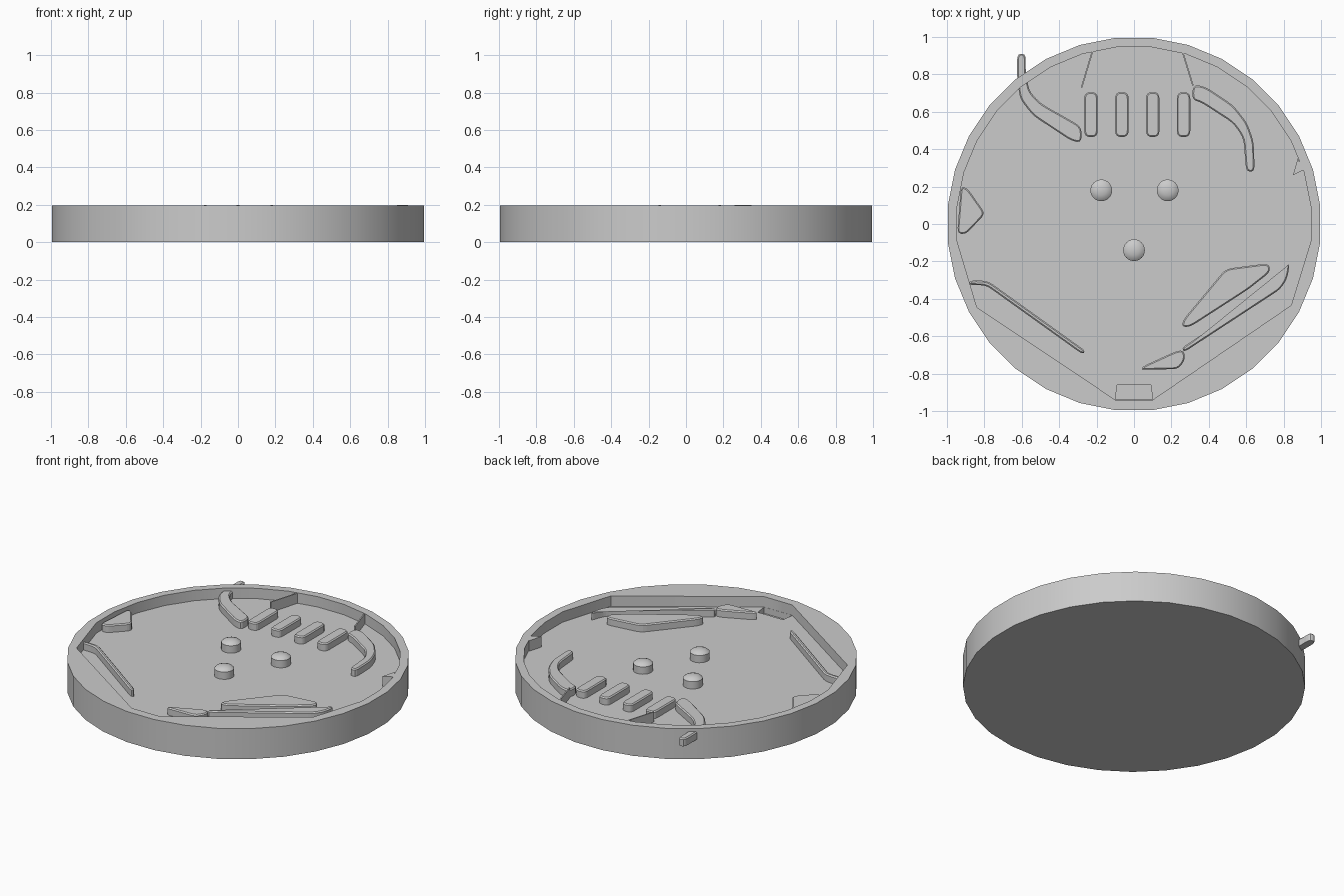
import bpy, bmesh, math
from mathutils import Vector

if "Cube" in bpy.data.objects:
    bpy.data.objects.remove(bpy.data.objects["Cube"])

FLOOR, RIM, TOP = 0.13, 0.197, 0.178


def rounded(pts, r, n=3):
    """Round every corner of an outline with a short quadratic curve."""
    out = []
    for i, p in enumerate(pts):
        p = Vector(p)
        a, b = Vector(pts[i - 1]) - p, Vector(pts[(i + 1) % len(pts)]) - p
        pa = p + a.normalized() * min(r, a.length * 0.45)
        pb = p + b.normalized() * min(r, b.length * 0.45)
        for k in range(n + 1):
            t = k / n
            out.append(pa * (1 - t) ** 2 + p * 2 * t * (1 - t) + pb * t ** 2)
    return out


def prism(name, pts, z0, z1, edge=0.0):
    """Extrude an outline upwards; edge adds a small chamfer round the top."""
    bm = bmesh.new()
    face = bm.faces.new([bm.verts.new((p[0], p[1], z0)) for p in pts])
    face.normal_update()
    if face.normal.z < 0:
        face.normal_flip()
    res = bmesh.ops.extrude_face_region(bm, geom=[face], use_keep_orig=True)
    top = [g for g in res["geom"] if isinstance(g, bmesh.types.BMFace)][0]
    for v in top.verts:
        v.co.z = z1 - edge
    bmesh.ops.recalc_face_normals(bm, faces=bm.faces)
    if edge:
        bmesh.ops.inset_region(bm, faces=[top], thickness=edge)
        for v in top.verts:
            v.co.z = z1
    me = bpy.data.meshes.new(name)
    bm.to_mesh(me)
    bm.free()
    ob = bpy.data.objects.new(name, me)
    bpy.context.collection.objects.link(ob)
    return ob


def smooth(ob, deg=35):
    bpy.ops.object.select_all(action='DESELECT')
    ob.select_set(True)
    bpy.context.view_layer.objects.active = ob
    bpy.ops.object.shade_smooth_by_angle(angle=math.radians(deg))


def ring(r, ks):
    return [(r * math.cos((k + 0.5) * math.pi / 16), r * math.sin((k + 0.5) * math.pi / 16)) for k in ks]


def cut(ob, cutter):
    m = ob.modifiers.new("cut", 'BOOLEAN')
    m.object, m.solver = cutter, 'EXACT'
    cutter.hide_render = True
    bpy.context.view_layer.objects.active = ob
    bpy.ops.object.modifier_apply(modifier=m.name)
    bpy.data.objects.remove(cutter)


# Round tray with a sunken playing floor and a drain at the front
tray = prism("tray", ring(1.0, range(32)), 0, RIM)
pocket = ring(0.95, range(-1, 17)) + [(-0.84, -0.445), (-0.1, -0.94), (0.1, -0.94), (0.84, -0.435)]
cut(tray, prism("pocket_cutter", pocket, FLOOR, 0.4))
cut(tray, prism("drain_cutter", [(-0.09, -0.86), (0.09, -0.86), (0.1, -0.939), (-0.1, -0.939)], 0.09, 0.3))
smooth(tray)

# Raised islands and guides: name, outline, corner radius
parts = [
    ("upper_left_guide", [(-.625, .91), (-.578, .91), (-.58, .82), (-.56, .71), (-.5, .645), (-.28, .52),
                          (-.28, .435), (-.335, .445), (-.54, .58), (-.61, .67), (-.625, .78)], .035),
    ("upper_right_guide", [(.315, .745), (.38, .735), (.53, .635), (.605, .54), (.64, .44), (.645, .28),
                           (.6, .28), (.585, .46), (.53, .54), (.36, .65), (.31, .665)], .035),
    ("left_bumper_block", [(-.925, .2), (-.89, .19), (-.795, .055), (-.9, -.055), (-.945, -.05)], .03),
    ("kicker_island", [(.255, -.55), (.265, -.51), (.49, -.24), (.72, -.21), (.73, -.255), (.61, -.35),
                       (.3, -.55)], .035),
    ("flipper", [(.035, -.78), (.24, -.775), (.275, -.72), (.265, -.675), (.225, -.68), (.05, -.76)], .03),
    ("left_rail", [(-.89, -.325), (-.87, -.3), (-.78, -.305), (-.26, -.678), (-.275, -.697), (-.79, -.328)], .03),
    ("right_rail", [(.825, -.205), (.79, -.3), (.75, -.34), (.255, -.662), (.268, -.685), (.78, -.35),
                    (.815, -.3), (.83, -.24)], .03),
]
for name, pts, r in parts:
    prism(name, rounded(pts, r), FLOOR - 0.002, TOP, 0.007)

# Row of four lane posts, slightly tapered
for i in range(4):
    x = -0.23 + 0.165 * i
    post = [(x - .036, .465), (x + .036, .465), (x + .036, .705), (x - .036, .705)]
    prism(f"lane_post_{i + 1}", rounded(post, .035, 4), FLOOR - 0.002, TOP, 0.007)

# Thin walls at the top and a small wedge on the right
for name, a, b in (("lane_wall_left", (-.22, .93), (-.28, .73)), ("lane_wall_right", (.26, .92), (.315, .74))):
    w = 0.004
    prism(name, [(a[0] - w, a[1]), (a[0] + w, a[1]), (b[0] + w, b[1]), (b[0] - w, b[1])], FLOOR - 0.002, RIM - 0.002)
prism("right_wedge", [(.875, .35), (.85, .26), (.91, .29)], FLOOR - 0.002, RIM + 0.001)

# Domed round bumpers
for i, (x, y) in enumerate(((-.175, .18), (.18, .18), (0, -.14))):
    rings = [(.058, FLOOR - .002), (.058, .177), (.047, .187), (.027, .195)]
    n, verts, faces = 24, [], []
    for r, z in rings:
        verts += [(x + r * math.cos(2 * math.pi * k / n), y + r * math.sin(2 * math.pi * k / n), z) for k in range(n)]
    for j in range(len(rings) - 1):
        for k in range(n):
            k2 = (k + 1) % n
            faces.append((j * n + k, j * n + k2, (j + 1) * n + k2, (j + 1) * n + k))
    verts.append((x, y, .198))
    last = (len(rings) - 1) * n
    faces += [(last + k, last + (k + 1) % n, len(verts) - 1) for k in range(n)]
    faces.append(tuple(reversed(range(n))))
    me = bpy.data.meshes.new(f"round_bumper_{i + 1}")
    me.from_pydata(verts, [], faces)
    ob = bpy.data.objects.new(me.name, me)
    bpy.context.collection.objects.link(ob)
    smooth(ob)
